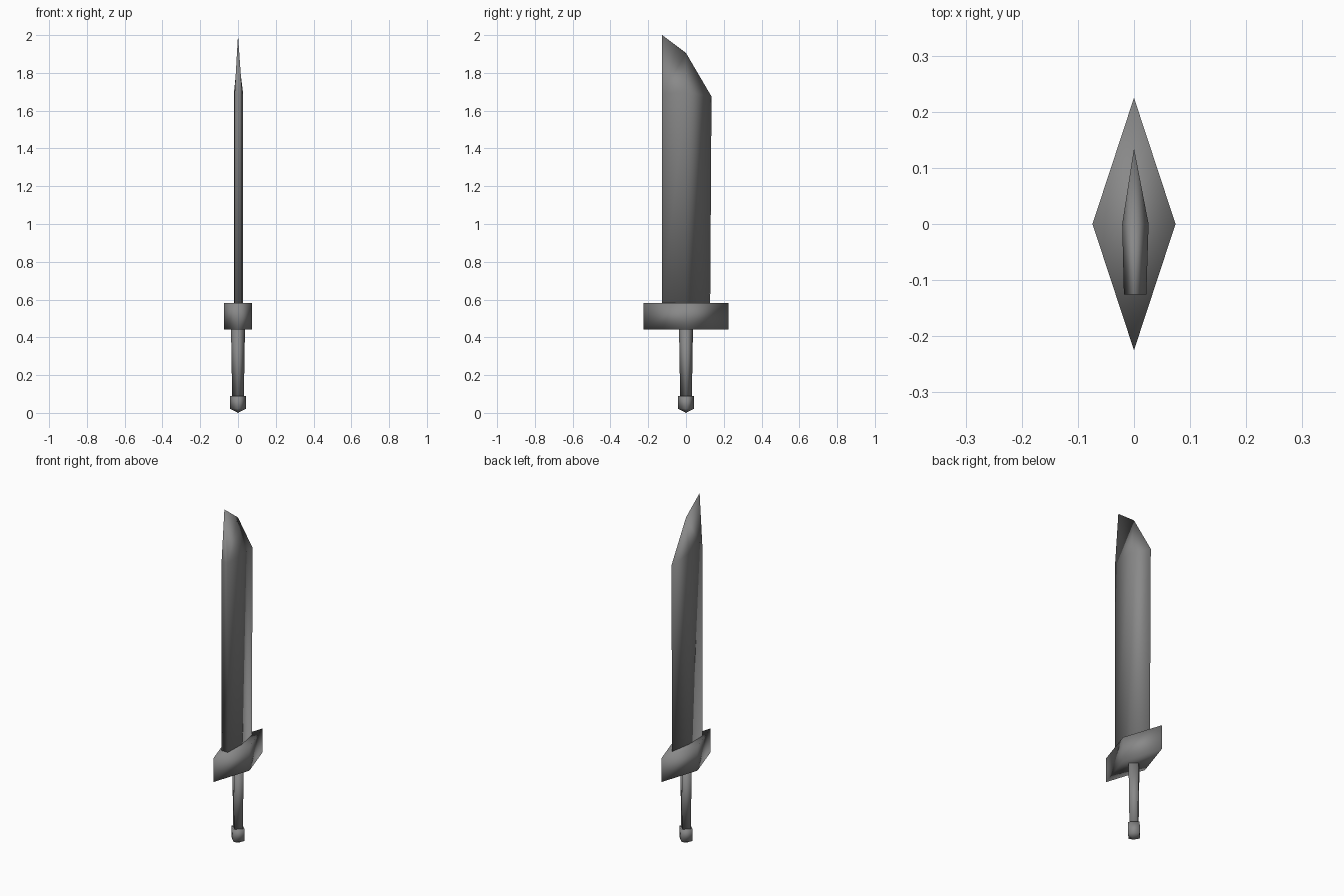
import bpy, bmesh

if "Cube" in bpy.data.objects:
    bpy.data.objects.remove(bpy.data.objects["Cube"])

steel = bpy.data.materials.new("dark grey steel")
steel.diffuse_color = (0.25, 0.25, 0.25, 1)
steel.use_nodes = True
steel.node_tree.nodes["Principled BSDF"].inputs["Base Color"].default_value = steel.diffuse_color


def make_object(name, bm):
    bmesh.ops.recalc_face_normals(bm, faces=bm.faces)
    for face in bm.faces:
        face.smooth = True
    mesh = bpy.data.meshes.new(name)
    bm.to_mesh(mesh)
    bm.free()
    mesh.materials.append(steel)
    obj = bpy.data.objects.new(name, mesh)
    bpy.context.collection.objects.link(obj)
    return obj


def loft(bm, rings):
    """Join equal-length vertex rings with quads, return the bmesh rings."""
    rings = [[bm.verts.new(p) for p in ring] for ring in rings]
    for low, high in zip(rings, rings[1:]):
        for i in range(len(low)):
            j = (i + 1) % len(low)
            bm.faces.new((low[i], low[j], high[j], high[i]))
    return rings


def diamond(rx, ry, z):
    return [(rx, 0, z), (0, ry, z), (-rx, 0, z), (0, -ry, z)]


def diamond_prism(name, low, high, point_z=None):
    bm = bmesh.new()
    bottom, top = loft(bm, [diamond(*low), diamond(*high)])
    bm.faces.new(top)
    if point_z is None:
        bm.faces.new(bottom[::-1])
    else:
        tip = bm.verts.new((0, 0, point_z))
        for i in range(4):
            bm.faces.new((bottom[i], tip, bottom[(i + 1) % 4]))
    return make_object(name, bm)


# Pommel, grip and guard: all four-sided diamonds
diamond_prism("pommel", (0.042, 0.042, 0.022), (0.042, 0.042, 0.09), 0.0)
diamond_prism("grip", (0.031, 0.031, 0.08), (0.037, 0.037, 0.45))
diamond_prism("guard", (0.074, 0.225, 0.442), (0.074, 0.225, 0.583))


# Blade: flat spine at -y, widest at the ridge, sharp edge at +y
def blade_section(z_spine, z_ridge, z_edge, edge_y):
    return [(0.022, -0.126, z_spine), (0.026, 0, z_ridge), (0, edge_y, z_edge),
            (-0.021, 0, z_ridge), (-0.018, -0.126, z_spine)]


bm = bmesh.new()
base, shoulder = loft(bm, [blade_section(0.57, 0.57, 0.57, 0.128),
                           blade_section(1.69, 1.70, 1.675, 0.135)])
bm.faces.new(base[::-1])
# Slanted point: the shoulder closes onto a thin cutting line
tip = bm.verts.new((0, -0.126, 2.0))
apex = bm.verts.new((0, 0, 1.905))
spine_r, ridge_r, edge, ridge_l, spine_l = shoulder
bm.faces.new((spine_l, spine_r, tip))
for spine, ridge in ((spine_r, ridge_r), (spine_l, ridge_l)):
    bm.faces.new((spine, ridge, apex))
    bm.faces.new((spine, apex, tip))
    bm.faces.new((ridge, edge, apex))
make_object("blade", bm)
